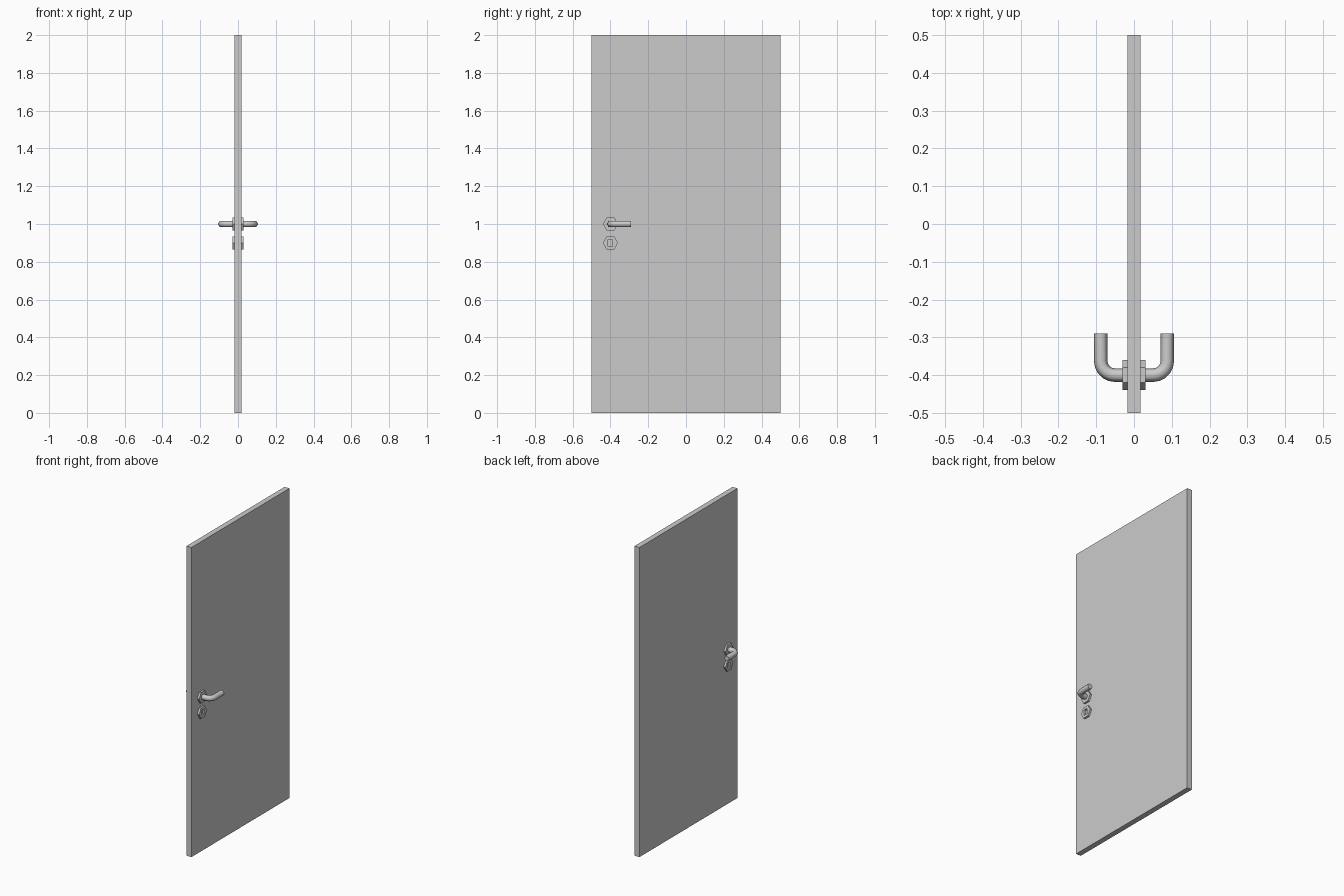
import bpy, bmesh, math
from mathutils import Vector

if "Cube" in bpy.data.objects:
    bpy.data.objects.remove(bpy.data.objects["Cube"])

HALF, PLATE = 0.0175, 0.03      # door half thickness, outer face of plates
HY, HZ, KZ = -0.4, 1.0, 0.9     # handle position, keyhole height


def box(name, loc, size):
    bpy.ops.mesh.primitive_cube_add(size=1, location=loc)
    o = bpy.context.object
    o.name, o.scale = name, size
    bpy.ops.object.transform_apply(location=False, rotation=False, scale=True)
    return o


def sweep(name, rings, smooth=False):
    """Skin a list of (centre, sideways axis, radius) hexagonal rings."""
    bm = bmesh.new()
    loops = []
    for c, side, r in rings:
        loops.append([bm.verts.new(c + side * r * math.cos(k * math.pi / 3)
                      + Vector((0, 0, r * math.sin(k * math.pi / 3)))) for k in range(6)])
    for a, b in zip(loops, loops[1:]):
        for k in range(6):
            bm.faces.new((a[k], a[(k + 1) % 6], b[(k + 1) % 6], b[k]))
    bm.faces.new(loops[0][::-1])
    bm.faces.new(loops[-1])
    bmesh.ops.recalc_face_normals(bm, faces=bm.faces)
    me = bpy.data.meshes.new(name)
    bm.to_mesh(me)
    bm.free()
    o = bpy.data.objects.new(name, me)
    bpy.context.collection.objects.link(o)
    if smooth:
        bpy.ops.object.select_all(action='DESELECT')
        bpy.context.view_layer.objects.active = o
        o.select_set(True)
        bpy.ops.object.shade_smooth_by_angle(angle=math.radians(65))
    return o


# Door leaf
box("door_leaf", (0, 0, 1), (2 * HALF, 1, 2))

# Keyhole cutter, reaching through both escutcheons
cutter = box("keyhole_cutter", (0, HY, KZ), (0.2, 0.024, 0.036))
cutter.hide_render = True
cutter.hide_set(True)

for s, label in ((1, "right"), (-1, "left")):
    # Hexagonal plates behind the lever and around the keyhole
    for part, z in (("handle_rose", HZ), ("keyhole_plate", KZ)):
        plate = sweep(f"{part}_{label}",
                      [(Vector((s * x, HY, z)), Vector((0, 1, 0)), 0.04) for x in (HALF, PLATE)])
        if part == "keyhole_plate":
            m = plate.modifiers.new("keyhole", 'BOOLEAN')
            m.object, m.operation, m.solver = cutter, 'DIFFERENCE', 'EXACT'

    # Lever: straight neck, quarter bend, straight grip
    r, bend = 0.018, 0.037
    rings = [(Vector((s * PLATE * 0.9, HY, HZ)), Vector((0, 1, 0)), r)]
    for i in range(6):
        a = i / 5 * math.pi / 2
        rings.append((Vector((s * (0.051 + bend * math.sin(a)), HY + bend * (1 - math.cos(a)), HZ)),
                      Vector((-s * math.sin(a), math.cos(a), 0)), r))
    rings.append((Vector((s * 0.088, -0.29, HZ)), Vector((-s, 0, 0)), r))
    sweep(f"lever_{label}", rings, smooth=True)

# Remove the helper once its cuts are baked into the plates
for o in [o for o in bpy.data.objects if o.name.startswith("keyhole_plate")]:
    bpy.context.view_layer.objects.active = o
    bpy.ops.object.modifier_apply(modifier="keyhole")
bpy.data.objects.remove(cutter)
